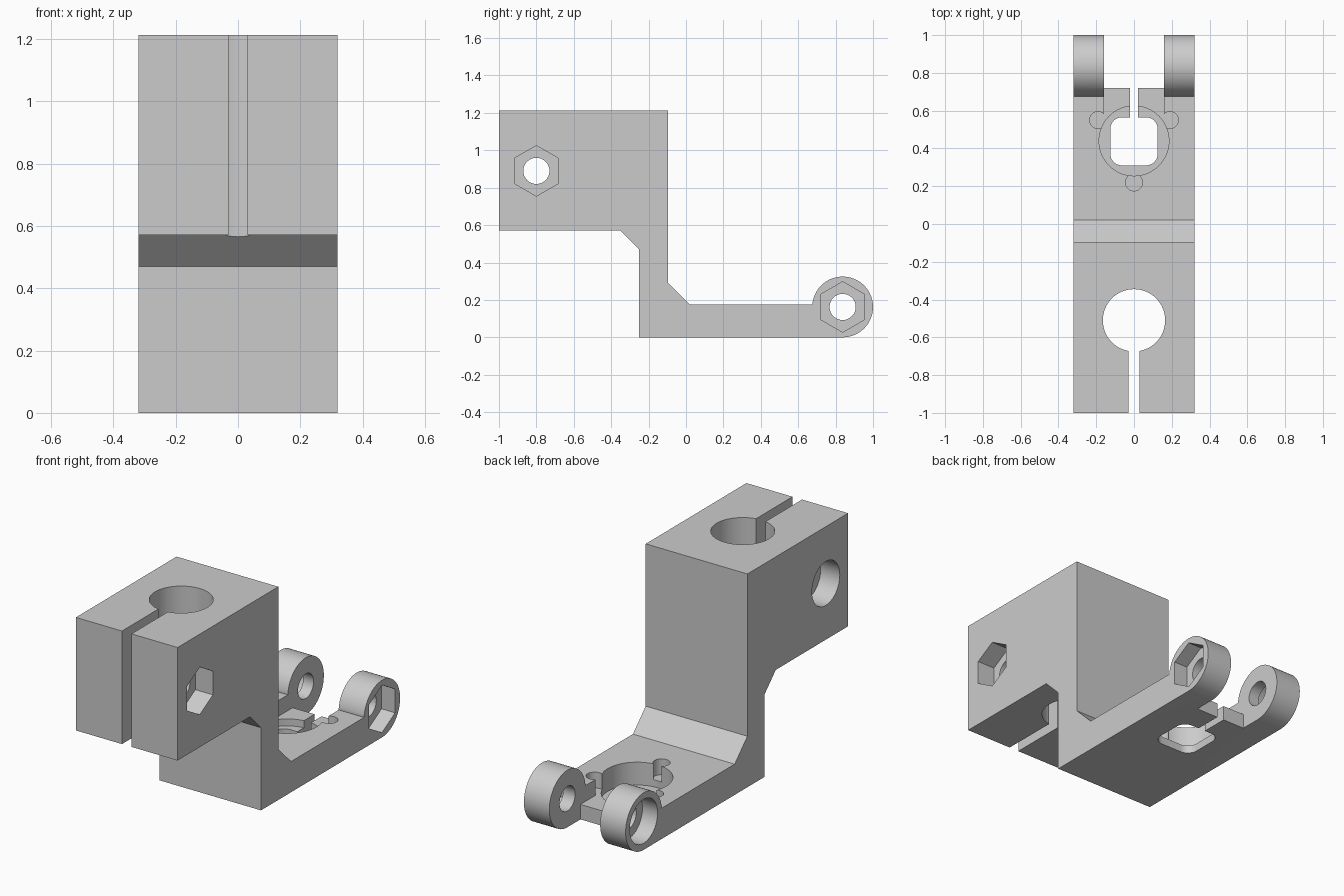
import bpy, bmesh
from math import sin, cos, pi, radians

cube = bpy.data.objects.get("Cube")
if cube:
    bpy.data.objects.remove(cube, do_unlink=True)

grey = bpy.data.materials.new("matte_grey")
grey.use_nodes = True
grey.diffuse_color = (0.6, 0.6, 0.6, 1)
grey.node_tree.nodes["Principled BSDF"].inputs["Base Color"].default_value = (0.6, 0.6, 0.6, 1)


def arc(cx, cy, r, start=0, end=360, n=48):
    """Points on an arc; a full turn leaves out the repeated last point."""
    count = n if end - start == 360 else n + 1
    angles = [radians(start + (end - start) * i / n) for i in range(count)]
    return [(cx + r * cos(a), cy + r * sin(a)) for a in angles]


def rect(x0, y0, x1, y1):
    return [(x0, y0), (x1, y0), (x1, y1), (x0, y1)]


def prism(name, outline, axis, lo, hi):
    """Extrude an outline along x (outline is y, z) or along z (outline is x, y)."""
    place = (lambda p, h: (h, p[0], p[1])) if axis == "x" else (lambda p, h: (p[0], p[1], h))
    bm = bmesh.new()
    base = bm.faces.new([bm.verts.new(place(p, lo)) for p in outline])
    top = bmesh.ops.extrude_face_region(bm, geom=[base])["geom"]
    moved = [v for v in top if isinstance(v, bmesh.types.BMVert)]
    bmesh.ops.translate(bm, verts=moved, vec=place((0, 0), hi - lo))
    bmesh.ops.recalc_face_normals(bm, faces=bm.faces)
    mesh = bpy.data.meshes.new(name)
    bm.to_mesh(mesh)
    bm.free()
    mesh.materials.append(grey)
    obj = bpy.data.objects.new(name, mesh)
    bpy.context.collection.objects.link(obj)
    return obj


W = 0.32                      # half width
LUG = (0.8375, 0.1625)        # lug centre (y, z)
BOLT = (-0.8, 0.89)           # clamp bolt centre (y, z)
STEP = 0.085                  # tongue height

# Stepped bracket body, with the lug outline at its back end
side = [(-1, 0.57), (-0.35, 0.57), (-0.25, 0.47), (-0.25, 0)]
side += arc(*LUG, 0.1625, -90, 175, 48)
side += [(0.676, 0.175), (0.02, 0.175), (-0.095, 0.29), (-0.095, 1.213), (-1, 1.213)]
bracket = prism("bracket", side, "x", -W, W)


def cut(outline, axis, lo, hi):
    cutter = prism("cutter", outline, axis, lo, hi)
    cutter.hide_render = True
    mod = bracket.modifiers.new("cut", "BOOLEAN")
    mod.operation = "DIFFERENCE"
    mod.solver = "EXACT"
    mod.object = cutter
    bpy.ops.object.modifier_apply(modifier=mod.name)
    bpy.data.objects.remove(cutter, do_unlink=True)


bpy.ops.object.select_all(action="DESELECT")
bpy.context.view_layer.objects.active = bracket
bracket.select_set(True)

# Clamp bore and its front slot
cut(arc(0, -0.51, 0.165, n=64), "z", 0.5, 1.3)
cut(rect(-0.03, -1.1, 0.03, -0.6), "z", 0.5, 1.3)

# Space between the lugs, and the lowered tongue in front of it
cut(rect(-0.16, 0.72, 0.16, 1.1), "z", -0.1, 0.5)
cut(rect(-0.16, 0.5, 0.16, 0.8), "z", STEP, 0.5)

# Round pocket with three shallow rounded notches
for cx, cy in ((0.19, 0.55), (-0.19, 0.55), (0, 0.22)):
    cut(arc(cx, cy, 0.045, n=24), "z", STEP, 0.25)
cut(arc(0, 0.44, 0.185, n=64), "z", 0.045, 0.25)

# Rounded square opening and the narrow slot behind it
opening = []
for i, (sx, sy) in enumerate(((1, 1), (-1, 1), (-1, -1), (1, -1))):
    opening += arc(sx * 0.065, 0.4375 + sy * 0.067, 0.06, i * 90, i * 90 + 90, 8)
cut(opening, "z", -0.1, 0.25)
cut(rect(-0.022, 0.5, 0.022, 0.8), "z", -0.1, 0.25)

# Bolt holes with a hexagonal nut recess on one side and a round recess on the other
for centre, nut, head in ((BOLT, 0.11, 0.12), (LUG, 0.085, 0.095)):
    cut(arc(*centre, 0.07, n=32), "x", -0.5, 0.5)
    cut(arc(*centre, 0.135, 30, 390, 6), "x", W - nut, 0.5)
    cut(arc(*centre, 0.125), "x", -0.5, head - W)

bpy.ops.object.shade_smooth_by_angle(angle=pi / 6)
